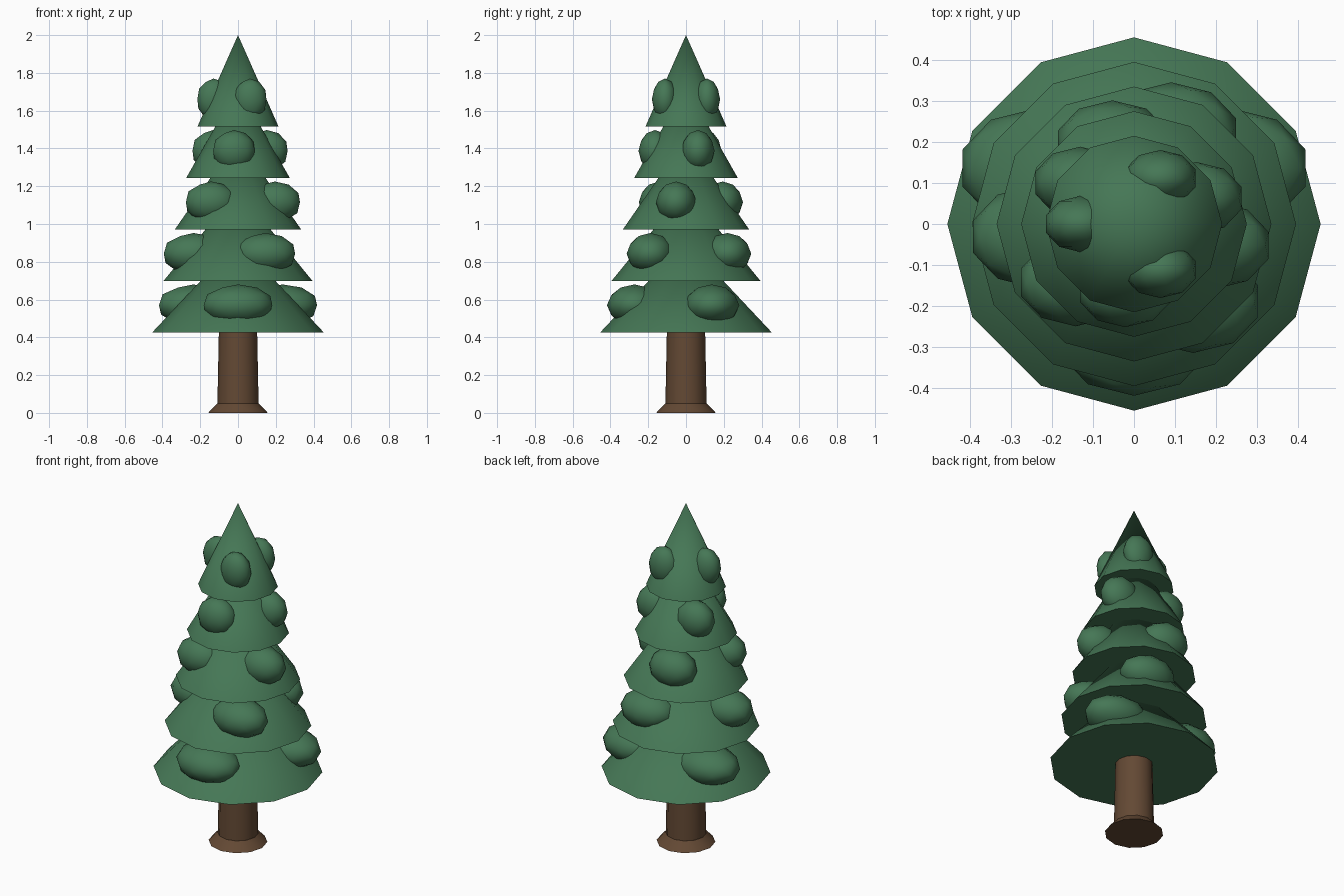
import bpy
import math

if "Cube" in bpy.data.objects:
    bpy.data.objects.remove(bpy.data.objects["Cube"])


def material(name, rgb):
    m = bpy.data.materials.new(name)
    m.diffuse_color = (*rgb, 1)
    m.use_nodes = True
    m.node_tree.nodes["Principled BSDF"].inputs["Base Color"].default_value = m.diffuse_color
    return m


green = material("needles", (0.06, 0.185, 0.092))
brown = material("bark", (0.125, 0.066, 0.034))


def finish(name, mat, angle):
    o = bpy.context.object
    o.name = name
    o.data.materials.append(mat)
    bpy.ops.object.shade_smooth_by_angle(angle=math.radians(angle))
    return o


def frustum(name, mat, r1, r2, z1, z2):
    bpy.ops.mesh.primitive_cone_add(vertices=12, radius1=r1, radius2=r2, depth=z2 - z1,
                                    location=(0, 0, (z1 + z2) / 2))
    return finish(name, mat, 40)


# Trunk with flared foot
frustum("trunk_foot", brown, 0.158, 0.11, 0.0, 0.05)
frustum("trunk", brown, 0.11, 0.10, 0.0, 0.50)

# Five cone tiers, each with three foliage clumps spiralling upward
for i in range(5):
    radius = 0.455 - 0.06 * i
    base = 0.425 + 0.2725 * i
    frustum(f"tier_{i + 1}", green, radius, 0, base, base + 0.485)
    for k in range(3):
        a = math.radians(30 + 37.5 * i + 120 * k)
        bpy.ops.mesh.primitive_ico_sphere_add(
            subdivisions=2, radius=1,
            location=(0.6 * radius * math.cos(a), 0.6 * radius * math.sin(a), base + 0.145))
        clump = finish(f"clump_{i + 1}_{k + 1}", green, 60)
        clump.scale = (0.42 * radius, 0.32 * radius, 0.11)
